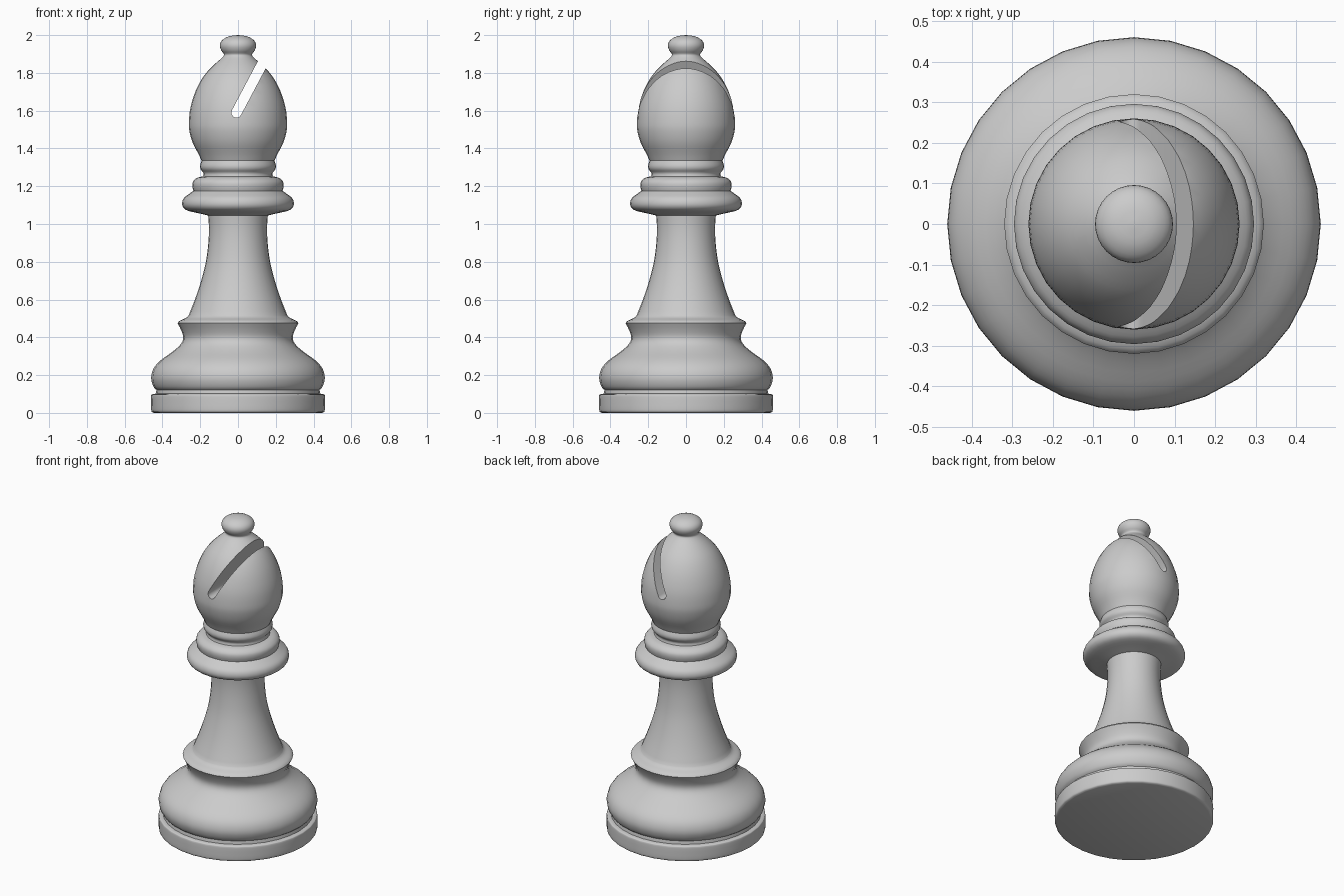
import bpy, bmesh, math
from mathutils import Vector

if "Cube" in bpy.data.objects:
    bpy.data.objects.remove(bpy.data.objects["Cube"])

SIDES = 32

# Profile sections (radius, height); each is smoothed, corners stay between sections
SECTIONS = [
    [(0, 0), (0.445, 0)],
    [(0.445, 0), (0.457, 0.006), (0.46, 0.02)],
    [(0.46, 0.02), (0.46, 0.085), (0.455, 0.098), (0.435, 0.102)],
    [(0.435, 0.102), (0.432, 0.122)],
    [(0.432, 0.122), (0.448, 0.14), (0.46, 0.185), (0.447, 0.235), (0.41, 0.278),
     (0.345, 0.325), (0.302, 0.365), (0.29, 0.40), (0.302, 0.44), (0.32, 0.475)],
    [(0.32, 0.475), (0.308, 0.488), (0.275, 0.503), (0.262, 0.515)],
    [(0.262, 0.515), (0.228, 0.60), (0.195, 0.70), (0.170, 0.80), (0.157, 0.90),
     (0.154, 0.98), (0.158, 1.045)],
    [(0.158, 1.045), (0.20, 1.055), (0.265, 1.07), (0.29, 1.088), (0.296, 1.112),
     (0.286, 1.138), (0.258, 1.16), (0.236, 1.175)],
    [(0.236, 1.175), (0.242, 1.20), (0.238, 1.225), (0.215, 1.245), (0.185, 1.252)],
    [(0.185, 1.252), (0.183, 1.27), (0.198, 1.29), (0.201, 1.31), (0.193, 1.335)],
    [(0.193, 1.335), (0.209, 1.37), (0.24, 1.43), (0.257, 1.49), (0.26, 1.54),
     (0.251, 1.62), (0.222, 1.71), (0.18, 1.785), (0.13, 1.84), (0.085, 1.88),
     (0.074, 1.898), (0.088, 1.918), (0.096, 1.945), (0.085, 1.972), (0.05, 1.993), (0, 2)],
]


def smooth_section(pts, steps=3):
    """Catmull-Rom through the points of one profile section."""
    if len(pts) == 2:
        return pts
    p = [Vector(q) for q in [pts[0]] + pts + [pts[-1]]]
    out = []
    for a, b, c, d in zip(p, p[1:], p[2:], p[3:]):
        for i in range(steps):
            t = i / steps
            out.append(0.5 * (2 * b + (c - a) * t + (2 * a - 5 * b + 4 * c - d) * t * t
                              + (3 * b - a - 3 * c + d) * t ** 3))
    return out + [p[-1]]


def add_object(name, bm):
    bmesh.ops.recalc_face_normals(bm, faces=bm.faces)
    mesh = bpy.data.meshes.new(name)
    bm.to_mesh(mesh)
    bm.free()
    obj = bpy.data.objects.new(name, mesh)
    bpy.context.collection.objects.link(obj)
    return obj


# Turned piece
profile = []
for section in SECTIONS:
    pts = smooth_section(section)
    profile += [tuple(q) for q in (pts[1:] if profile else pts)]
bm = bmesh.new()
rings = []
for r, z in profile:
    n = SIDES if r > 1e-4 else 1
    rings.append([bm.verts.new((r * math.cos(math.tau * i / SIDES),
                                r * math.sin(math.tau * i / SIDES), z)) for i in range(n)])
for lo, hi in zip(rings, rings[1:]):
    for i in range(SIDES):
        j = (i + 1) % SIDES
        quad = [lo[i % len(lo)], lo[j % len(lo)], hi[j % len(hi)], hi[i % len(hi)]]
        bm.faces.new(list(dict.fromkeys(quad)))
piece = add_object("chess_bishop", bm)

# Slanted slot cutter with a rounded bottom
start = Vector((-0.008, 0, 1.59))
along = Vector((0.468, 0, 0.884))
across = Vector((0.884, 0, -0.468))
half = 0.027
outline = [start + along * 0.5 + across * half]
for i in range(9):
    a = math.pi * i / 8
    outline.append(start + across * half * math.cos(a) - along * half * math.sin(a))
outline.append(start + along * 0.5 - across * half)
bm = bmesh.new()
face = bm.faces.new([bm.verts.new(p + Vector((0, -0.5, 0))) for p in outline])
ext = bmesh.ops.extrude_face_region(bm, geom=[face])
bmesh.ops.translate(bm, vec=(0, 1, 0),
                    verts=[g for g in ext["geom"] if isinstance(g, bmesh.types.BMVert)])
cutter = add_object("slot_cutter", bm)
cutter.hide_render = True

# Cut the slot, then smooth the shading
cut = piece.modifiers.new("slot", "BOOLEAN")
cut.operation = "DIFFERENCE"
cut.solver = "EXACT"
cut.object = cutter
bpy.context.view_layer.objects.active = piece
piece.select_set(True)
bpy.ops.object.modifier_apply(modifier=cut.name)
bpy.data.objects.remove(cutter)
bpy.ops.object.shade_smooth_by_angle(angle=math.radians(40))
